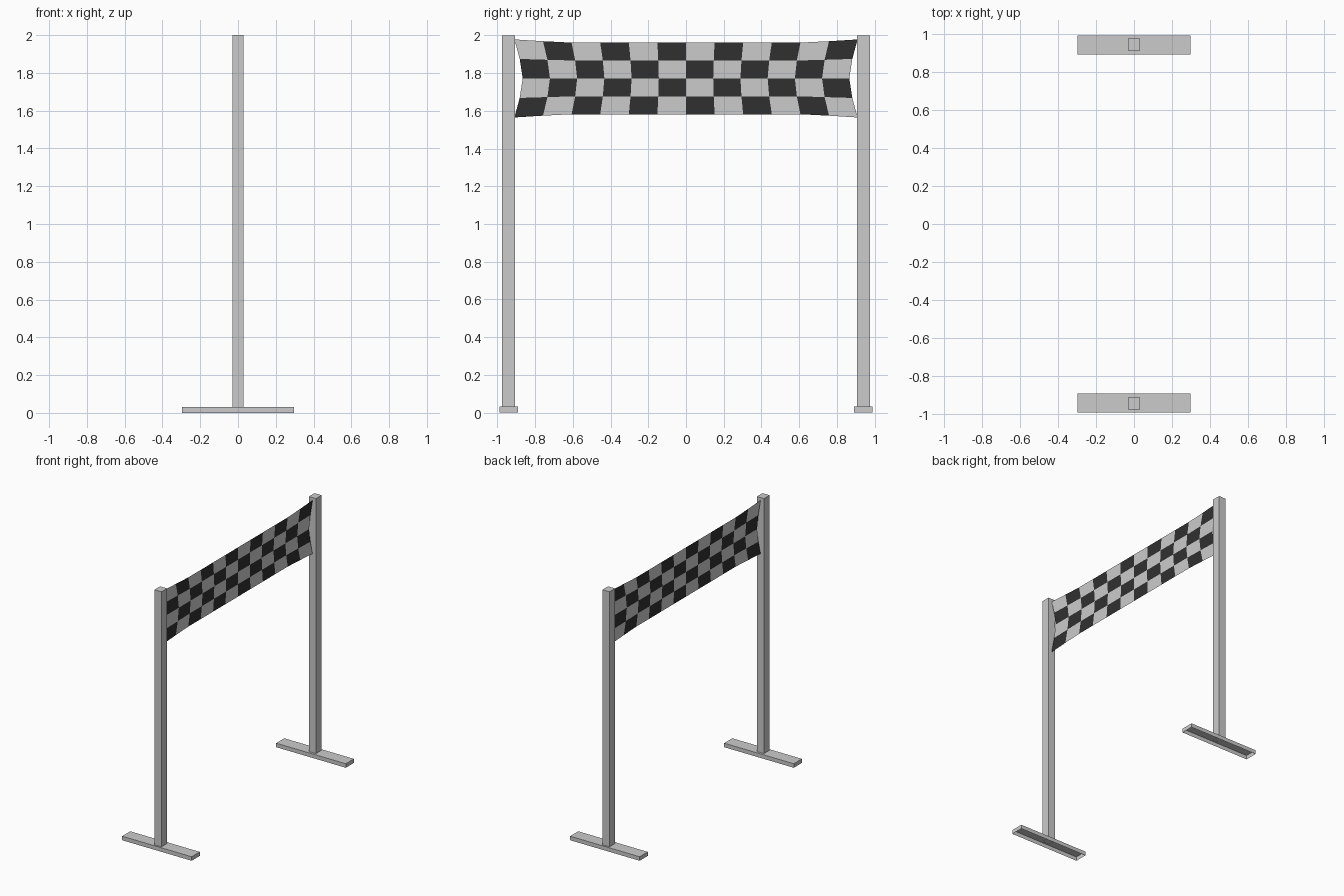
import bpy, bmesh

if "Cube" in bpy.data.objects:
    bpy.data.objects.remove(bpy.data.objects["Cube"])


def finish(name, bm, mats=()):
    mesh = bpy.data.meshes.new(name)
    bm.to_mesh(mesh)
    bm.free()
    for m in mats:
        mesh.materials.append(m)
    obj = bpy.data.objects.new(name, mesh)
    bpy.context.collection.objects.link(obj)
    return obj


def material(name, v):
    m = bpy.data.materials.new(name)
    m.diffuse_color = (v, v, v, 1)
    m.use_nodes = True
    m.node_tree.nodes["Principled BSDF"].inputs["Base Color"].default_value = m.diffuse_color
    return m


def open_box(name, size, centre):
    """Box shell without its bottom face."""
    bm = bmesh.new()
    bmesh.ops.create_cube(bm, size=1)
    bmesh.ops.scale(bm, vec=size, verts=bm.verts)
    bmesh.ops.translate(bm, vec=centre, verts=bm.verts)
    bm.normal_update()
    bottom = [f for f in bm.faces if f.normal.z < -0.9]
    bmesh.ops.delete(bm, geom=bottom, context='FACES_ONLY')
    return finish(name, bm)


# Posts and hollow feet
for side, label in ((-1, "left"), (1, "right")):
    open_box(label + "_foot", (0.594, 0.099, 0.031), (0, side * 0.94, 0.0155))
    open_box(label + "_post", (0.06, 0.068, 1.97), (0, side * 0.942, 1.015))

# Checkered banner: a sheet stretched towards its four corners
COLS, ROWS = 12, 4
HALF_WIDTHS = (0.91, 0.882, 0.866, 0.882, 0.91)
light = material("banner_light", 0.6)
dark = material("banner_dark", 0.03)

bm = bmesh.new()
grid = []
for r in range(ROWS + 1):
    v = 1 - 2 * r / ROWS
    row = []
    for c in range(COLS + 1):
        u = 2 * c / COLS - 1
        flare = max(0.0, abs(u) - 2 / 3) * 3
        half_height = 0.19 + 0.017 * flare ** 1.2
        row.append(bm.verts.new((0, u * HALF_WIDTHS[r], 1.772 + v * half_height)))
    grid.append(row)
for r in range(ROWS):
    for c in range(COLS):
        f = bm.faces.new((grid[r][c], grid[r + 1][c],
                          grid[r + 1][c + 1], grid[r][c + 1]))
        f.material_index = (r + c) % 2
finish("checkered_banner", bm, (light, dark))
